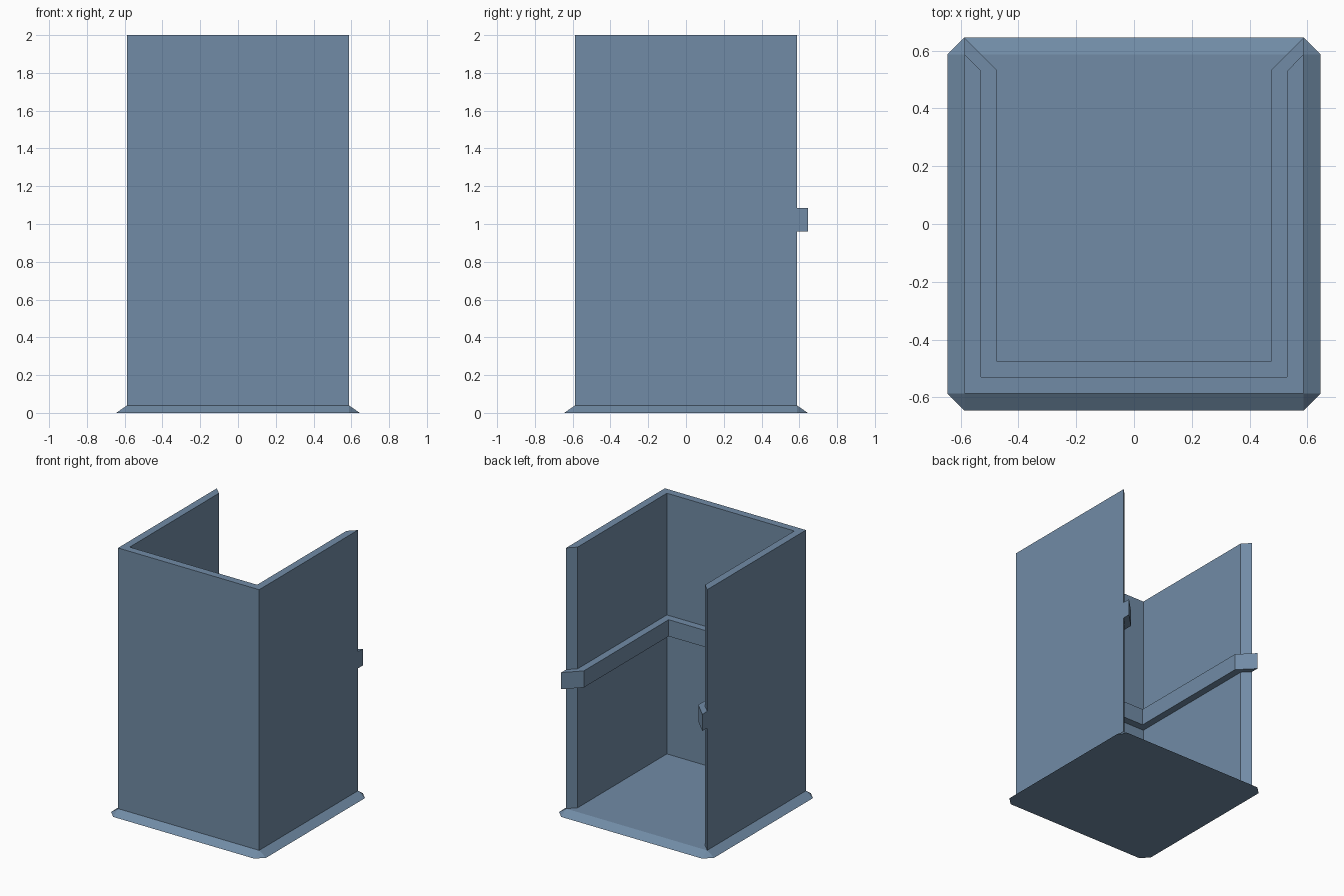
import bpy, bmesh

if "Cube" in bpy.data.objects:
    bpy.data.objects.remove(bpy.data.objects["Cube"])

W = 0.587      # outer half width of the walls
B = 0.645      # half width of the base foot

# Slate blue paint shared by all parts
paint = bpy.data.materials.new("slate_blue")
paint.diffuse_color = (0.165, 0.26, 0.38, 1)
paint.use_nodes = True
paint.node_tree.nodes["Principled BSDF"].inputs["Base Color"].default_value = paint.diffuse_color


def make_object(name, bm):
    bmesh.ops.recalc_face_normals(bm, faces=bm.faces[:])
    mesh = bpy.data.meshes.new(name)
    bm.to_mesh(mesh)
    bm.free()
    mesh.materials.append(paint)
    obj = bpy.data.objects.new(name, mesh)
    bpy.context.collection.objects.link(obj)
    return obj


def u_strip(name, outer, inner, z0, z1):
    """U-shaped band open at the back, from right-half outlines (back to front)."""
    bm = bmesh.new()
    half = lambda pts: pts + [(-x, y) for x, y in reversed(pts)]
    outline = half(outer) + list(reversed(half(inner)))
    face = bm.faces.new([bm.verts.new((x, y, z0)) for x, y in outline])
    ext = bmesh.ops.extrude_face_region(bm, geom=[face])
    top = [v for v in ext["geom"] if isinstance(v, bmesh.types.BMVert)]
    bmesh.ops.translate(bm, verts=top, vec=(0, 0, z1 - z0))
    return make_object(name, bm)


# Base plate: clipped square foot tapering to a plain square
bm = bmesh.new()
corners = [(1, 1), (-1, 1), (-1, -1), (1, -1)]
points = [(sx * W, sy * W, 0.04) for sx, sy in corners]
for sx, sy in corners:
    points += [(sx * B, sy * W, 0), (sx * W, sy * B, 0)]
bmesh.ops.convex_hull(bm, input=[bm.verts.new(p) for p in points])
bmesh.ops.dissolve_limit(bm, angle_limit=0.01, verts=bm.verts[:], edges=bm.edges[:])
make_object("base_plate", bm)

# Three walls with mitred back ends
u_strip("walls", [(W, W), (W, -W)], [(0.53, 0.53), (0.53, -0.53)], 0.04, 2.0)

# Inner rail, its mitred ends sticking out past the walls at the back
u_strip("inner_rail",
        [(W, B), (W, 0.58), (0.55, 0.54), (0.55, -0.55)],
        [(0.476, 0.534), (0.476, -0.474)], 0.96, 1.085)
